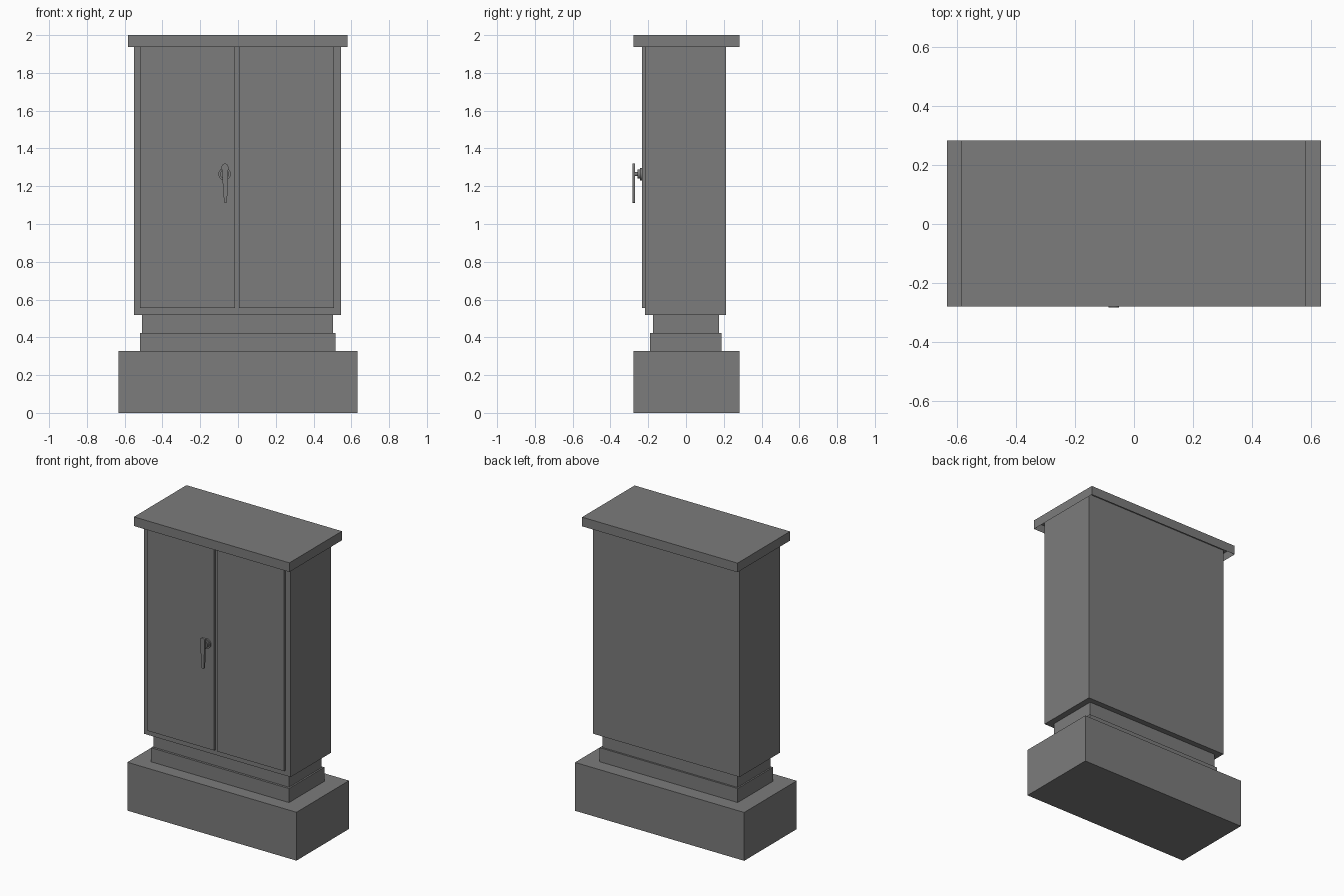
import bpy, bmesh, math
from mathutils import Matrix

if "Cube" in bpy.data.objects:
    bpy.data.objects.remove(bpy.data.objects["Cube"])

GREY = (0.2, 0.2, 0.2, 1)
mat = bpy.data.materials.new("cabinet grey")
mat.use_nodes = True
mat.diffuse_color = GREY
mat.node_tree.nodes["Principled BSDF"].inputs["Base Color"].default_value = GREY


def finish(name, bm):
    bmesh.ops.recalc_face_normals(bm, faces=bm.faces)
    mesh = bpy.data.meshes.new(name)
    bm.to_mesh(mesh)
    bm.free()
    mesh.materials.append(mat)
    obj = bpy.data.objects.new(name, mesh)
    bpy.context.collection.objects.link(obj)
    return obj


def box(name, x, y, z):
    """Box from (low, high) ranges on each axis."""
    bm = bmesh.new()
    bmesh.ops.create_cube(bm, size=1)
    for v in bm.verts:
        v.co = [lo + (c + 0.5) * (hi - lo) for c, (lo, hi) in zip(v.co, (x, y, z))]
    return finish(name, bm)


def smooth(obj):
    bpy.ops.object.select_all(action="DESELECT")
    obj.select_set(True)
    bpy.context.view_layer.objects.active = obj
    bpy.ops.object.shade_smooth_by_angle(angle=math.radians(35))


def disc(name, radius, front, back, x, z):
    """Cylinder lying along y."""
    bm = bmesh.new()
    place = Matrix.Translation((x, (front + back) / 2, z)) @ Matrix.Rotation(math.pi / 2, 4, "X")
    bmesh.ops.create_cone(bm, cap_ends=True, segments=24, radius1=radius, radius2=radius,
                          depth=back - front, matrix=place)
    smooth(finish(name, bm))


# Plinth and stepped neck
box("plinth", (-0.633, 0.633), (-0.279, 0.282), (0, 0.327))
box("lower_neck", (-0.518, 0.515), (-0.19, 0.187), (0.327, 0.422))
box("upper_neck", (-0.508, 0.504), (-0.175, 0.175), (0.422, 0.518))

# Cabinet body and its two doors
box("body", (-0.55, 0.546), (-0.217, 0.213), (0.518, 1.985))
for side, x in (("right", (-0.519, -0.015)), ("left", (0.005, 0.509))):
    box(side + "_door", x, (-0.233, -0.217), (0.554, 1.95))

# Roof: a tray turned upside down, open underneath
roof = box("roof", (-0.583, 0.58), (-0.279, 0.282), (1.938, 2))
bm = bmesh.new()
bm.from_mesh(roof.data)
bm.faces.ensure_lookup_table()
under = min(bm.faces, key=lambda f: f.calc_center_median().z)
bmesh.ops.inset_region(bm, faces=[under], thickness=0.012)
for v in under.verts:
    v.co.z = 1.985
bm.to_mesh(roof.data)
bm.free()

# Handle rose and spindle
HX, HZ = -0.071, 1.264
disc("handle_rose", 0.033, -0.243, -0.233, HX, HZ)
disc("handle_collar", 0.024, -0.256, -0.243, HX, HZ)
disc("handle_spindle", 0.011, -0.27, -0.256, HX, HZ)

# Tapered lever with rounded ends
bm = bmesh.new()
outline = []
for cx, cz, r, start in ((-0.069, 1.302, 0.018, 0), (-0.066, 1.119, 0.008, math.pi)):
    for i in range(9):
        a = start + math.pi * i / 8
        outline.append((cx + r * math.cos(a), cz + r * math.sin(a)))
face = bm.faces.new([bm.verts.new((x, -0.283, z)) for x, z in outline])
extruded = bmesh.ops.extrude_face_region(bm, geom=[face], use_keep_orig=True)
for v in (g for g in extruded["geom"] if isinstance(g, bmesh.types.BMVert)):
    v.co.y = -0.269
smooth(finish("handle_lever", bm))
